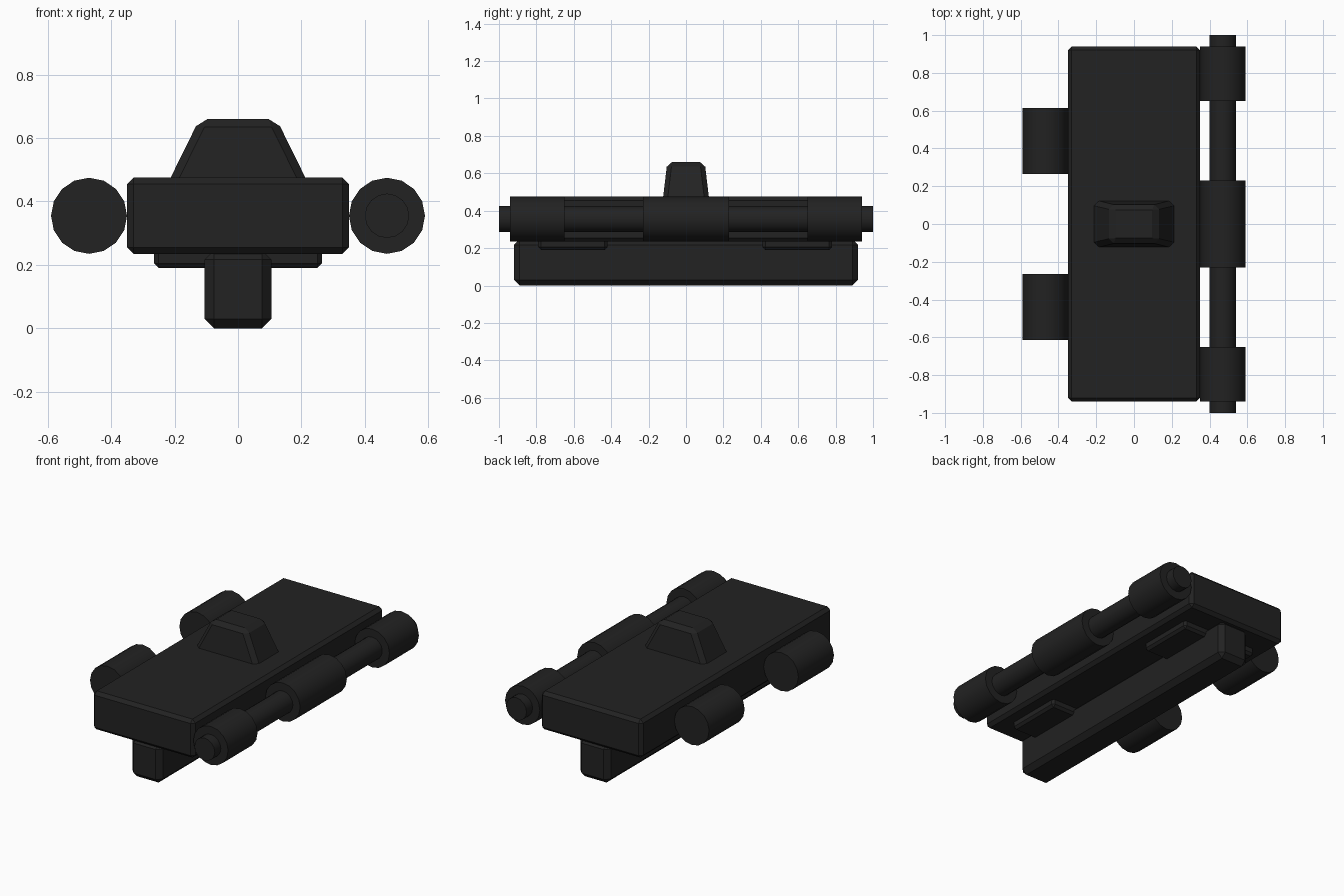
import bpy
import math

cube = bpy.data.objects.get("Cube")
if cube:
    bpy.data.objects.remove(cube, do_unlink=True)

black = bpy.data.materials.new("matte black")
black.use_nodes = True
colour = (0.016, 0.016, 0.016, 1)
black.diffuse_color = colour
black.node_tree.nodes["Principled BSDF"].inputs["Base Color"].default_value = colour


def block(name, x, y, z_low, z_high, bevel, y_mid=0, taper=(1, 1)):
    """Chamfered box with half sizes x and y, its top scaled by taper."""
    bpy.ops.mesh.primitive_cube_add(size=2, location=(0, y_mid, 0))
    ob = bpy.context.object
    ob.name = name
    for v in ob.data.vertices:
        top = v.co.z > 0
        v.co.x *= x * (taper[0] if top else 1)
        v.co.y *= y * (taper[1] if top else 1)
        v.co.z = z_high if top else z_low
    mod = ob.modifiers.new("chamfer", 'BEVEL')
    mod.width = bevel
    mod.segments = 1
    mod.limit_method = 'NONE'
    ob.data.materials.append(black)
    return ob


def rod(name, x, y_low, y_high, radius):
    """Round bar running front to back."""
    bpy.ops.mesh.primitive_cylinder_add(
        vertices=16, radius=radius, depth=y_high - y_low,
        location=(x, (y_low + y_high) / 2, 0.355), rotation=(math.pi / 2, 0, 0))
    ob = bpy.context.object
    ob.name = name
    bpy.ops.object.shade_smooth_by_angle(angle=math.radians(30))
    ob.data.materials.append(black)
    return ob


# Plate, keel bar below it and the tapered knob on top
block("plate", 0.35, 0.94, 0.235, 0.475, 0.02)
block("keel_bar", 0.105, 0.92, 0.003, 0.25, 0.03).location.z = -0.003
block("knob", 0.225, 0.125, 0.45, 0.66, 0.025, taper=(0.54, 0.8))

# Thin pads between plate and keel
for side, y in (("front", -0.605), ("back", 0.595)):
    block(side + "_pad", 0.265, 0.185, 0.19, 0.25, 0.015, y_mid=y)

# Hinge pin with three knuckles on the left
rod("hinge_pin", 0.47, -1, 1, 0.07)
rod("front_left_knuckle", 0.47, -0.94, -0.65, 0.12)
rod("middle_left_knuckle", 0.47, -0.23, 0.23, 0.12)
rod("back_left_knuckle", 0.47, 0.65, 0.94, 0.12)

# Two knuckles on the right
rod("front_right_knuckle", -0.47, -0.615, -0.265, 0.12)
rod("back_right_knuckle", -0.47, 0.265, 0.615, 0.12)
